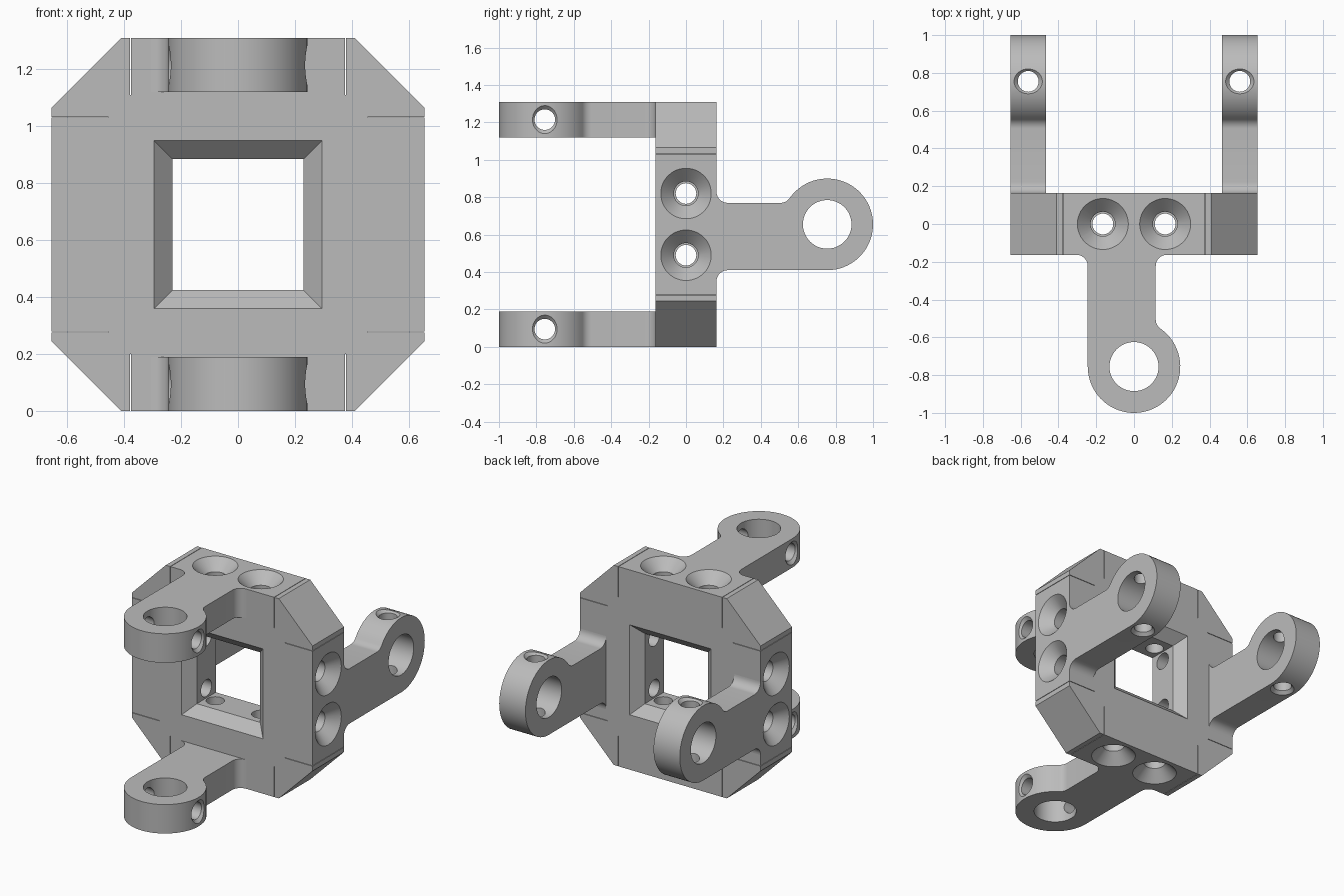
import bpy, bmesh
from math import pi, sin, cos, radians, sqrt
from mathutils import Matrix, Vector

cube = bpy.data.objects.get("Cube")
if cube:
    bpy.data.objects.remove(cube, do_unlink=True)

MID = 0.655      # half height of the body, also the height of its centre
DEPTH = 0.163    # half depth of the body
THICK = 0.19     # arm thickness
RING = 0.245     # outer radius of an arm eye
REACH = 0.755    # distance of an arm eye from the centre plane
BOLT = 0.165     # bolt offset from the centre
CENTRE = Vector((0, 0, MID))

grey = bpy.data.materials.new("light_grey")
grey.use_nodes = True
colour = (0.5, 0.5, 0.5, 1)
grey.diffuse_color = colour
grey.node_tree.nodes["Principled BSDF"].inputs["Base Color"].default_value = colour

AXES = {"X": Matrix.Rotation(pi / 2, 4, "Y"),
        "Y": Matrix.Rotation(pi / 2, 4, "X"),
        "Z": Matrix.Identity(4)}


def finish(bm, name):
    bmesh.ops.recalc_face_normals(bm, faces=bm.faces)
    mesh = bpy.data.meshes.new(name)
    bm.to_mesh(mesh)
    bm.free()
    obj = bpy.data.objects.new(name, mesh)
    obj.data.materials.append(grey)
    bpy.context.collection.objects.link(obj)
    return obj


def extrude(name, points, shift):
    """Prism from a closed 3D outline."""
    bm = bmesh.new()
    face = bm.faces.new([bm.verts.new(p) for p in points])
    new = bmesh.ops.extrude_face_region(bm, geom=[face])["geom"]
    verts = [g for g in new if isinstance(g, bmesh.types.BMVert)]
    bmesh.ops.translate(bm, verts=verts, vec=shift)
    return finish(bm, name)


def lathe(half_profile, axis, centre, steps=48, turn=0):
    """Cutter revolved from (radius, distance) points, mirrored about its centre."""
    pts = [(0, half_profile[-1][1])] + half_profile[::-1]
    pts += [(r, -h) for r, h in half_profile] + [(0, -half_profile[-1][1])]
    bm = bmesh.new()
    verts = [bm.verts.new((r, 0, h)) for r, h in pts]
    edges = [bm.edges.new(pair) for pair in zip(verts, verts[1:])]
    bmesh.ops.spin(bm, geom=verts + edges, cent=(0, 0, 0), axis=(0, 0, 1),
                   angle=2 * pi, steps=steps, use_merge=True)
    bmesh.ops.remove_doubles(bm, verts=bm.verts, dist=1e-5)
    frame = Matrix.Translation(centre) @ AXES[axis] @ Matrix.Rotation(turn, 4, "Z")
    bmesh.ops.transform(bm, matrix=frame, verts=bm.verts)
    return finish(bm, "cutter")


def box(centre, size):
    bm = bmesh.new()
    bmesh.ops.create_cube(bm, size=1)
    bmesh.ops.scale(bm, vec=size, verts=bm.verts)
    bmesh.ops.translate(bm, vec=centre, verts=bm.verts)
    return finish(bm, "cutter")


def carve(obj, cutters):
    """Subtract the cutters, then smooth the round surfaces."""
    bpy.ops.object.select_all(action="DESELECT")
    bpy.context.view_layer.objects.active = obj
    obj.select_set(True)
    for cutter in cutters:
        cutter.hide_render = True
        mod = obj.modifiers.new("cut", "BOOLEAN")
        mod.operation = "DIFFERENCE"
        mod.solver = "EXACT"
        mod.object = cutter
        bpy.ops.object.modifier_apply(modifier=mod.name)
        bpy.data.objects.remove(cutter, do_unlink=True)
    bpy.ops.object.shade_smooth_by_angle(angle=radians(25))


def arc(u, v, r, start, end, n):
    angles = [radians(start + (end - start) * i / n) for i in range(n + 1)]
    return [(u + r * cos(a), v + r * sin(a)) for a in angles]


# Octagonal body
flat = 0.41
corners = [(flat, MID), (MID, flat), (MID, -flat), (flat, -MID)]
corners += [(-x, -z) for x, z in corners]
body = extrude("body", [(x, -DEPTH, MID + z) for x, z in corners], (0, 2 * DEPTH, 0))

# Square window with a bevel on both sides
root = sqrt(2)
cutters = [lathe([(0.23 * root, 0.098), (0.335 * root, 0.203)], "Y", CENTRE, 4, pi / 4)]

# Countersunk bolt holes and seam slits on all four sides
bolt = [(0.055, 0.465), (0.065, 0.465), (0.065, 0.585), (0.175, 0.695)]
for s in (-1, 1):
    cutters.append(lathe(bolt, "Z", CENTRE + Vector((s * BOLT, 0, 0))))
    cutters.append(lathe(bolt, "X", CENTRE + Vector((0, 0, s * BOLT))))
    for t in (-1, 1):
        near, far = s * 0.377, t * MID
        cutters.append(box(CENTRE + Vector((near, 0, far)), (0.003, 1, 0.4)))
        cutters.append(box(CENTRE + Vector((far, 0, near)), (0.4, 1, 0.003)))
carve(body, cutters)

# Arm outline: u runs away from the body, v across the arm
f = 0.06
edge = 0.115
neck = REACH - sqrt((RING + f) ** 2 - (edge + f) ** 2)
outline = arc(DEPTH + f, -RING - f, f, 180, 90, 10)
outline += arc(REACH, 0, RING, -90, 145, 44)
outline += arc(neck, edge + f, f, -35, -90, 8)[1:]
outline += arc(DEPTH + f, edge + f, f, -90, -180, 10)

eye = [(0.13, 0.3)]
screw = [(0.055, 0.225), (0.13, 0.3)]
for side, name in ((1, "upper"), (-1, "lower")):
    # Forward arms on the top and bottom
    z = MID + side * (MID - THICK / 2)
    arm = extrude(name + "_front_arm",
                  [(v, -u, z - THICK / 2) for u, v in outline], (0, 0, THICK))
    hub = Vector((0, -REACH, z))
    carve(arm, [lathe(eye, "Z", hub), lathe(screw, "X", hub)])

for side, name in ((1, "left"), (-1, "right")):
    # Rearward arms on the sides
    x = side * (MID - THICK / 2)
    arm = extrude(name + "_rear_arm",
                  [(x - THICK / 2, u, MID + v) for u, v in outline], (THICK, 0, 0))
    hub = Vector((x, REACH, MID))
    carve(arm, [lathe(eye, "X", hub), lathe(screw, "Z", hub)])
